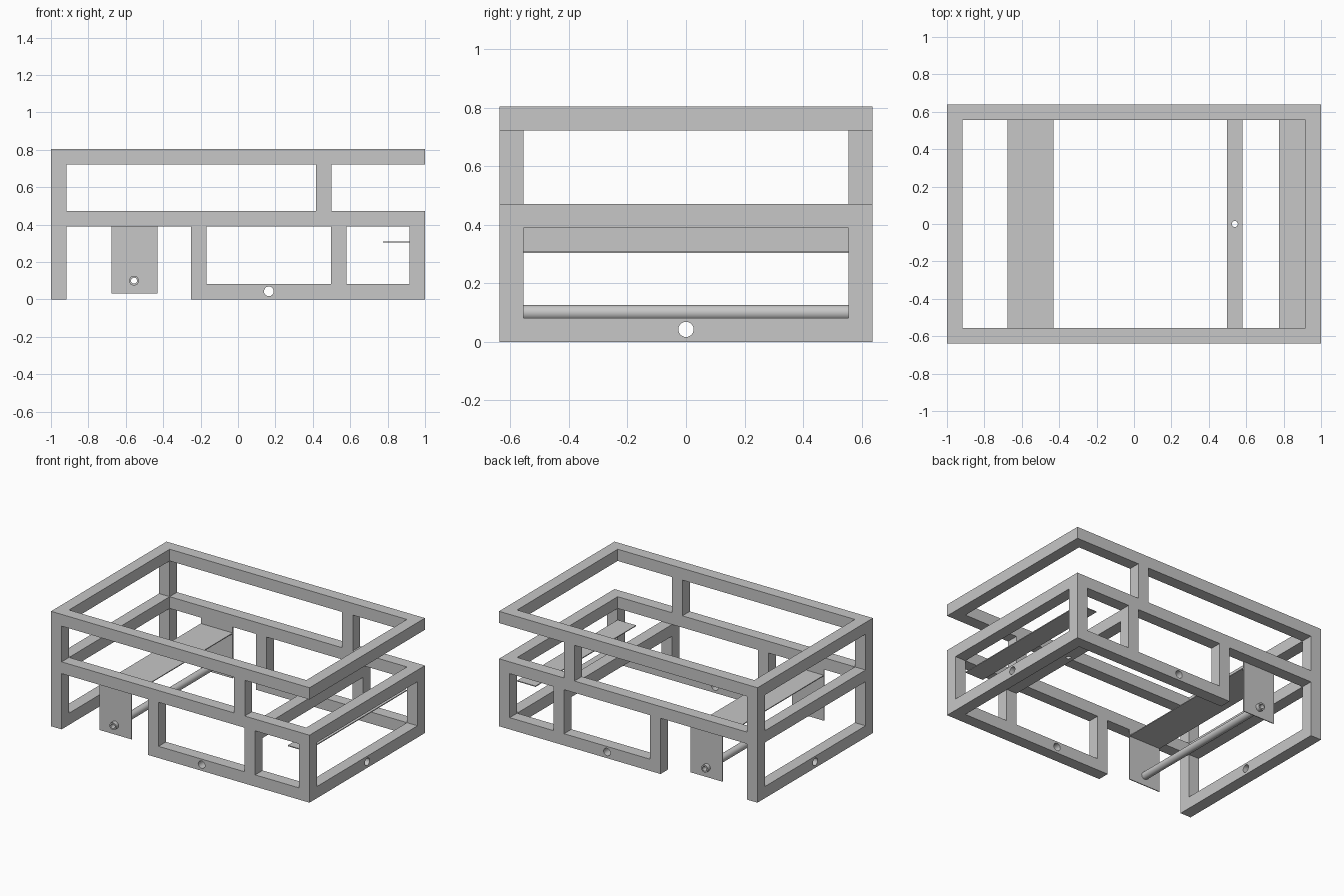
import bpy
from math import pi

cube = bpy.data.objects.get("Cube")
if cube:
    bpy.data.objects.remove(cube, do_unlink=True)

# One plain grey for the whole frame
grey = bpy.data.materials.new("plain_grey")
grey.use_nodes = True
grey.diffuse_color = (0.57, 0.57, 0.57, 1)
grey.node_tree.nodes["Principled BSDF"].inputs["Base Color"].default_value = (0.57, 0.57, 0.57, 1)

T = 0.082                       # square bar size
Y = 0.638                       # half depth
IN = Y - T                      # inner face of the side frames
LOW, MID, TOP = 0.0, 0.39, 0.722    # undersides of the rails
PLATE = 0.006
TURN = {"X": (0, pi / 2, 0), "Y": (pi / 2, 0, 0), "Z": (0, 0, 0)}


def box(name, xs, ys, zs):
    lo, hi = zip(xs, ys, zs)
    bpy.ops.mesh.primitive_cube_add(size=1, location=[(a + b) / 2 for a, b in zip(lo, hi)])
    ob = bpy.context.object
    ob.name = name
    ob.scale = [b - a for a, b in zip(lo, hi)]
    bpy.ops.object.transform_apply(location=False, rotation=False, scale=True)
    ob.data.materials.append(grey)
    return ob


def cylinder(name, centre, axis, radius, length):
    bpy.ops.mesh.primitive_cylinder_add(vertices=32, radius=radius, depth=length,
                                        location=centre, rotation=TURN[axis])
    ob = bpy.context.object
    ob.name = name
    ob.data.materials.append(grey)
    return ob


def drill(ob, centre, axis, radius, length=0.3):
    cutter = cylinder("hole_cutter", centre, axis, radius, length)
    cutter.hide_render = True
    mod = ob.modifiers.new("hole", "BOOLEAN")
    mod.operation = "DIFFERENCE"
    mod.solver = "EXACT"
    mod.object = cutter
    bpy.context.view_layer.objects.active = ob
    bpy.ops.object.modifier_apply(modifier=mod.name)
    bpy.data.objects.remove(cutter, do_unlink=True)


# Bracket dimensions
BX = (-0.677, -0.43)
ROD_X, ROD_Z, ROD_R = -0.556, 0.1, 0.026

# Front and back frames
for side, s in (("front", -1), ("back", 1)):
    ys = sorted((s * IN, s * Y))
    box(side + "_top_rail", (-1, 1), ys, (TOP, TOP + T))
    box(side + "_middle_rail", (-1, 1), ys, (MID, MID + T))
    bottom = box(side + "_bottom_rail", (-0.25, 1), ys, (LOW, T))
    drill(bottom, (0.165, s * (Y - T / 2), 0.043), "Y", 0.026)

    for x in (-1, 0.417):
        box(side + "_upper_post", (x, x + T), ys, (MID + T, TOP))
    for x in (-0.25, 0.497, 1 - T):
        box(side + "_lower_post", (x, x + T), ys, (T, MID))
    box(side + "_corner_leg", (-1, T - 1), ys, (LOW, MID))

    # Bracket cheek hanging under the middle rail
    cheek = box(side + "_bracket_cheek", BX, sorted((s * IN, s * (IN + PLATE))), (0.031, MID))
    drill(cheek, (ROD_X, s * IN, ROD_Z), "Y", ROD_R)

# End rails
for end, x in (("right", -1), ("left", 1 - T)):
    xs = (x, x + T)
    box(end + "_end_top_rail", xs, (-IN, IN), (TOP, TOP + T))
    box(end + "_end_middle_rail", xs, (-IN, IN), (MID, MID + T))
    rail = box(end + "_end_bottom_rail", xs, (-IN, IN), (LOW, T))
    drill(rail, (x + T / 2, 0, 0.043), "X", 0.026)

# Cross beam between the lower posts, with a vertical hole
beam = box("cross_beam", (0.497, 0.497 + T), (-IN, IN), (MID - T, MID))
drill(beam, (0.539, 0, MID - T / 2), "Z", 0.016)

# Bracket tray and hollow rod that pokes out past the cheeks
box("bracket_tray", BX, (-IN, IN), (0.343, 0.343 + PLATE))
rod = cylinder("hollow_rod", (ROD_X, 0, ROD_Z), "Y", ROD_R, 1.18)
drill(rod, (ROD_X, 0, ROD_Z), "Y", 0.016, 2)
bpy.ops.object.select_all(action="DESELECT")
rod.select_set(True)
bpy.context.view_layer.objects.active = rod
bpy.ops.object.shade_smooth_by_angle()

# Thin shelf at the left end
box("end_shelf", (0.775, 1 - T), (-IN, IN), (0.304, 0.304 + PLATE))
